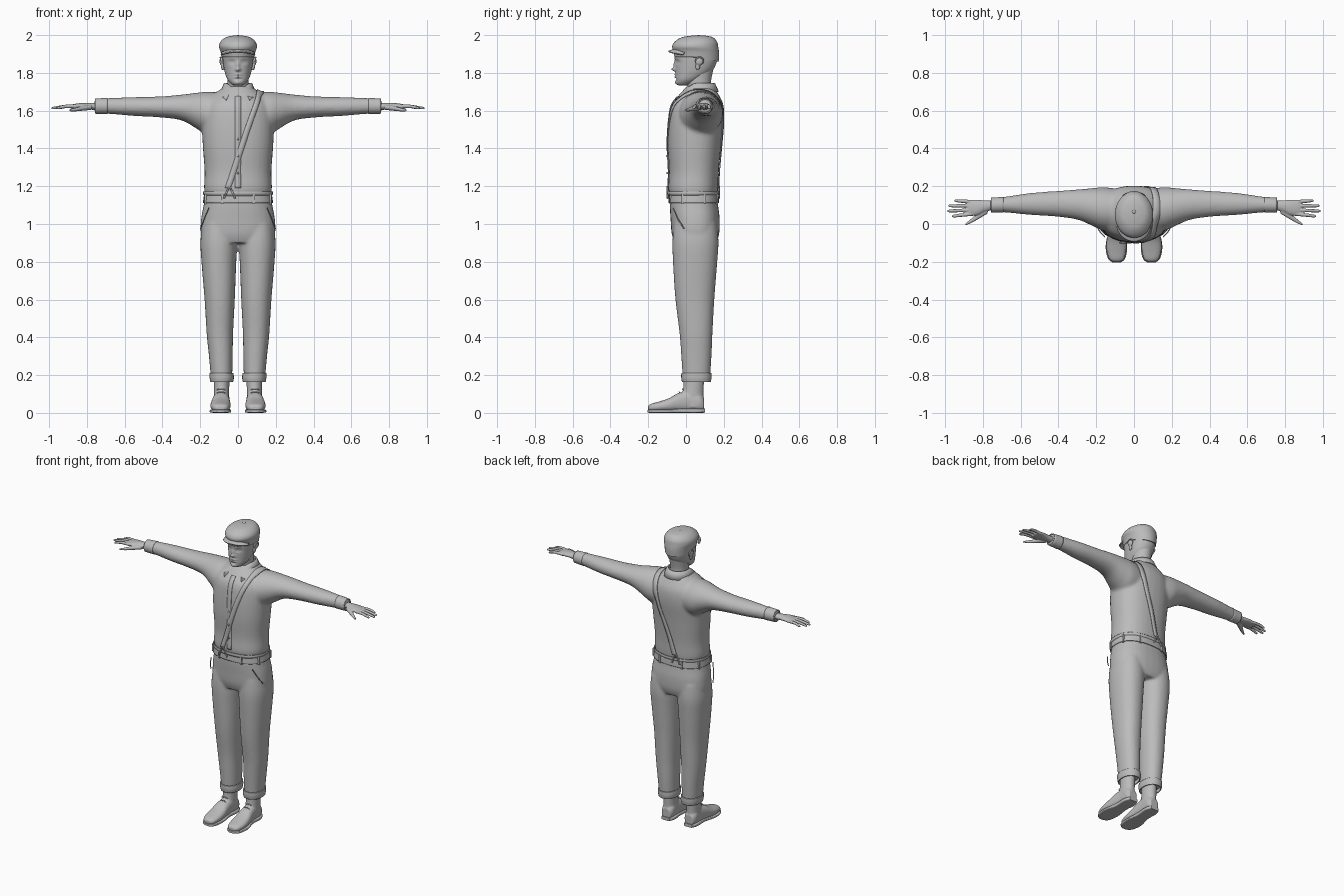
import bpy, bmesh, math
from mathutils import Vector

old = bpy.data.objects.get("Cube")
if old:
    bpy.data.objects.remove(old)

GREY = (0.5, 0.5, 0.5, 1)
mat = bpy.data.materials.new("plain grey")
mat.use_nodes = True
mat.diffuse_color = GREY
mat.node_tree.nodes["Principled BSDF"].inputs["Base Color"].default_value = GREY


def spline(rows, steps):
    """Smoothly resample rows of numbers."""
    out = []
    last = len(rows) - 1
    for i in range(last):
        a, b, c, d = (rows[min(max(i + k, 0), last)] for k in (-1, 0, 1, 2))
        for s in range(steps):
            t = s / steps
            out.append([q + 0.5 * t * (r - p + t * (2*p - 5*q + 4*r - s4 + t * (3*(q - r) + s4 - p)))
                        for p, q, r, s4 in zip(a, b, c, d)])
    return out + [list(rows[last])]


def loft(bm, axis, rows, side=1, power=2.0, sides=32, steps=5, caps=True):
    """Rings along an axis; each row is position, two centres, two radii."""
    rings = []
    for p, c1, c2, r1, r2 in spline(rows, steps):
        ring = []
        for i in range(sides):
            a = math.tau * i / sides
            u, v = math.cos(a), math.sin(a)
            u = math.copysign(abs(u) ** (2 / power), u) * r1 + c1
            v = math.copysign(abs(v) ** (2 / power), v) * r2 + c2
            x, y, z = {"x": (p, u, v), "y": (u, p, v), "z": (u, v, p)}[axis]
            ring.append(bm.verts.new((x * side, y, z)))
        rings.append(ring)
    for a, b in zip(rings, rings[1:]):
        for i in range(sides):
            j = (i + 1) % sides
            bm.faces.new((a[i], a[j], b[j], b[i]))
    if caps:
        bm.faces.new(rings[0])
        bm.faces.new(rings[-1])


def finish(bm, name, voxel=0, smooth=0, thick=0, subdiv=0, angle=50):
    bmesh.ops.recalc_face_normals(bm, faces=bm.faces[:])
    mesh = bpy.data.meshes.new(name)
    bm.to_mesh(mesh)
    bm.free()
    mesh.materials.append(mat)
    ob = bpy.data.objects.new(name, mesh)
    bpy.context.collection.objects.link(ob)
    bpy.ops.object.select_all(action="DESELECT")
    ob.select_set(True)
    bpy.context.view_layer.objects.active = ob
    bpy.ops.object.shade_smooth_by_angle(angle=math.radians(angle))
    if voxel:
        m = ob.modifiers.new("blend", "REMESH")
        m.mode, m.voxel_size, m.use_smooth_shade = "VOXEL", voxel, True
    if smooth:
        m = ob.modifiers.new("relax", "SMOOTH")
        m.iterations, m.factor = smooth, 0.5
    if thick:
        m = ob.modifiers.new("thickness", "SOLIDIFY")
        m.thickness, m.offset = thick, 0
    if subdiv:
        ob.modifiers.new("round", "SUBSURF").levels = subdiv
    return ob


def ball(bm, centre, size, segs=16):
    made = bmesh.ops.create_uvsphere(bm, u_segments=segs, v_segments=segs // 2, radius=1)["verts"]
    for v in made:
        v.co = Vector(c + k * s for c, k, s in zip(centre, v.co, size))


def cord(name, points, radius):
    """Thin round cord through points."""
    curve = bpy.data.curves.new(name, "CURVE")
    curve.dimensions, curve.bevel_depth, curve.bevel_resolution = "3D", radius, 1
    line = curve.splines.new("POLY")
    line.points.add(len(points) - 1)
    for p, co in zip(line.points, points):
        p.co = (*co, 1)
    curve.materials.append(mat)
    bpy.context.collection.objects.link(bpy.data.objects.new(name, curve))


# Shirt: torso and sleeves blended into one skin
bm = bmesh.new()
loft(bm, "z", [(1.15, 0, .04, .172, .125), (1.19, 0, .038, .18, .132), (1.28, 0, .042, .177, .132),
               (1.42, 0, .045, .187, .142), (1.55, 0, .055, .19, .147), (1.63, 0, .06, .175, .138),
               (1.68, 0, .068, .135, .108), (1.73, 0, .075, .07, .07)], power=2.3)
for side in (1, -1):
    loft(bm, "x", [(.08, .075, 1.58, .11, .115), (.16, .08, 1.585, .115, .115), (.22, .09, 1.6, .10, .095),
                   (.3, .103, 1.617, .08, .068), (.42, .107, 1.62, .067, .055), (.55, .106, 1.622, .058, .05),
                   (.68, .103, 1.625, .042, .042), (.76, .1, 1.624, .036, .038)], side)
shirt = finish(bm, "shirt", voxel=.009, smooth=8)

# Sleeve cuffs and hands
for side, label in ((1, "left"), (-1, "right")):
    bm = bmesh.new()
    loft(bm, "x", [(.69, .102, 1.625, .039, .04), (.757, .1, 1.624, .036, .037)], side, caps=False)
    finish(bm, label + "_sleeve_cuff", thick=.006)
    bm = bmesh.new()
    loft(bm, "x", [(.74, .1, 1.622, .024, .019), (.79, .094, 1.624, .03, .018), (.83, .088, 1.625, .041, .016),
                   (.87, .086, 1.622, .042, .013), (.885, .086, 1.62, .036, .009)], side)
    # Four fingers fanned slightly
    for y, tip_y, tip in ((.053, .042, .965), (.075, .069, .988), (.097, .096, .983), (.118, .124, .952)):
        loft(bm, "x", [(.85, y, 1.622, .01, .01), (.91, (y + tip_y) / 2, 1.623, .0095, .0095),
                       (tip - .01, tip_y, 1.614, .008, .007), (tip, tip_y, 1.612, .003, .003)], side, sides=10)
    loft(bm, "x", [(.775, .075, 1.618, .02, .014), (.82, .046, 1.613, .018, .013),
                   (.86, .018, 1.606, .012, .01), (.893, -.003, 1.602, .005, .006)], side, sides=12)
    finish(bm, label + "_hand", voxel=.0035, smooth=3)

# Trousers: hips and legs blended together
bm = bmesh.new()
loft(bm, "z", [(.9, 0, .05, .17, .11), (.95, 0, .05, .197, .126), (1.03, 0, .048, .195, .13),
               (1.1, 0, .042, .182, .128), (1.155, 0, .041, .173, .126)], power=2.4)
for side in (1, -1):
    loft(bm, "z", [(.18, .087, .055, .056, .072), (.3, .091, .055, .063, .08), (.42, .096, .053, .07, .087),
                   (.6, .097, .047, .08, .103), (.78, .101, .048, .091, .116),
                   (.9, .102, .05, .097, .122), (1, .1, .05, .09, .115)], side, power=2.2)
finish(bm, "trousers", voxel=.0085, smooth=6)

# Waistband, belt loops and shirt hem
bm = bmesh.new()
loft(bm, "z", [(1.112, 0, .041, .183, .131), (1.155, 0, .041, .177, .129)], power=2.4, caps=False)
finish(bm, "waistband", thick=.006)
bm = bmesh.new()
loft(bm, "z", [(1.15, 0, .039, .175, .128), (1.16, 0, .039, .183, .135), (1.172, 0, .039, .182, .134)],
     power=2.3, caps=False)
finish(bm, "shirt_hem", thick=.006)
bm = bmesh.new()
for k in range(8):
    a = math.tau * (k + .5) / 8
    u, v = (math.copysign(abs(f) ** .83, f) for f in (math.cos(a), math.sin(a)))
    made = bmesh.ops.create_cube(bm, size=1)["verts"]
    for p in made:
        p.co = (p.co.x * .012 + u * .184, p.co.y * .012 + .041 + v * .132, p.co.z * .052 + 1.132)
finish(bm, "belt_loops")

# Trouser turn-ups, pockets and shoes
for side, label in ((1, "left"), (-1, "right")):
    bm = bmesh.new()
    loft(bm, "z", [(.163, .086, .055, .057, .073), (.185, .086, .055, .061, .077), (.21, .087, .055, .06, .077)],
         side, power=2.2, caps=False)
    finish(bm, label + "_turn_up", thick=.006)
    cord(label + "_pocket_edge", [(side * .198, -.01, .975), (side * .178, -.045, 1.03),
                                  (side * .155, -.068, 1.085)], .003)
    bm = bmesh.new()
    loft(bm, "y", [(-.2, .092, .025, .02, .012), (-.185, .092, .028, .04, .02), (-.14, .093, .034, .052, .027),
                   (-.09, .092, .042, .053, .036), (-.04, .09, .055, .047, .05), (.02, .087, .062, .042, .057),
                   (.07, .086, .056, .042, .05), (.095, .086, .045, .03, .036)], side, power=2.4)
    loft(bm, "z", [(.03, .087, .038, .042, .056), (.09, .087, .036, .04, .057), (.14, .087, .04, .041, .054),
                   (.19, .087, .042, .042, .055)], side)
    finish(bm, label + "_shoe", voxel=.005, smooth=5)
    bm = bmesh.new()
    loft(bm, "y", [(-.205, .092, .009, .02, .007), (-.185, .092, .009, .044, .009), (-.14, .093, .009, .056, .009),
                   (-.09, .092, .009, .055, .009), (-.02, .088, .012, .042, .012), (.06, .086, .012, .045, .012),
                   (.1, .086, .012, .03, .011)], side, power=5)
    finish(bm, label + "_sole")
    for k in range(4):
        y, z = -.075 + k * .018, .084 + k * .016
        cord(f"{label}_lace_{k + 1}", [(side * (.09 + dx), y + abs(dx) * .3, z - abs(dx) * .5)
                                      for dx in (-.022, -.01, .01, .022)], .003)

# Head: smooth loft with the face pushed in and out
bm = bmesh.new()
loft(bm, "z", [(1.733, 0, -.018, .018, .018), (1.742, 0, -.008, .036, .042), (1.765, 0, .012, .056, .066),
               (1.8, 0, .037, .069, .092), (1.84, 0, .05, .077, .106), (1.885, 0, .055, .082, .112),
               (1.93, 0, .06, .08, .1), (1.965, 0, .06, .05, .06)], power=2.15, sides=96, steps=9)
BUMPS = ((0, 1.818, .019, .012, .009), (0, 1.84, .011, .009, .02), (.034, 1.858, -.009, .017, .01),
         (-.034, 1.858, -.009, .017, .01), (.034, 1.858, .004, .011, .005), (-.034, 1.858, .004, .011, .005),
         (0, 1.882, .004, .055, .008), (0, 1.791, .007, .02, .005), (0, 1.779, .007, .017, .005),
         (0, 1.785, -.004, .024, .0025), (0, 1.767, -.004, .02, .005), (0, 1.748, .006, .018, .01))
for v in bm.verts:
    if v.co.y < .03:
        x, z = v.co.x, v.co.z
        for bx, bz, amount, sx, sz in BUMPS:
            v.co.y -= amount * math.exp(-((x - bx) / sx) ** 2 - ((z - bz) / sz) ** 2)
finish(bm, "head", angle=80)
bm = bmesh.new()
loft(bm, "z", [(1.64, 0, .08, .07, .07), (1.7, 0, .075, .06, .064), (1.75, 0, .068, .056, .064),
               (1.82, 0, .07, .06, .075)])
finish(bm, "neck")
for side, label in ((1, "left"), (-1, "right")):
    bm = bmesh.new()
    ball(bm, (side * .087, .07, 1.862), (.011, .023, .023))
    ball(bm, (side * .081, .062, 1.835), (.009, .013, .022))
    finish(bm, label + "_ear", voxel=.004, smooth=3)
    cord(label + "_ear_rim", [(side * (.09 + .004 * math.sin(a)), .072 + .02 * math.cos(a), 1.862 + .021 * math.sin(a))
                              for a in (k * .4 - .6 for k in range(11))], .004)

# Flat cap: band, drooping crown, peak and top button
bm = bmesh.new()
loft(bm, "z", [(1.885, 0, .056, .087, .117), (1.915, 0, .054, .093, .121), (1.94, 0, .049, .101, .122),
               (1.965, 0, .052, .093, .112), (1.988, 0, .06, .067, .083), (1.997, 0, .066, .03, .038)],
     sides=48)
for v in bm.verts:
    v.co.z -= max(0, v.co.y - .05) * .2 * max(0, (1.95 - v.co.z) / .06)
finish(bm, "cap_crown", angle=80)
bm = bmesh.new()
grid = []
for r in range(6):
    t = r / 5
    row = []
    for k in range(17):
        a = math.pi * (1.08 + .84 * k / 16)
        row.append(bm.verts.new((math.cos(a) * (.088 + .004 * t), .01 + math.sin(a) * (.068 + .034 * t),
                                 1.925 - .012 * t - .018 * math.cos(a) ** 2)))
    grid.append(row)
for a, b in zip(grid, grid[1:]):
    for k in range(16):
        bm.faces.new((a[k], a[k + 1], b[k + 1], b[k]))
finish(bm, "cap_peak", thick=.008)
bm = bmesh.new()
ball(bm, (0, .065, 1.996), (.01, .01, .004))
finish(bm, "cap_button")

# Folded shirt collar, open at the throat, with pointed fronts
bm = bmesh.new()
rows = []
for k in range(25):
    a = math.radians(-68 + 316 * k / 24)
    c, s = math.cos(a), math.sin(a)
    front = max(0, -s) ** 3
    rows.append([bm.verts.new((c * r, .075 + s * r * 1.05, z)) for r, z in
                 ((.062, 1.69 - front * .03), (.066, 1.745 - front * .035),
                  (.074, 1.742 - front * .04), (.092 + front * .055, 1.7 - front * .055))])
    rows[-1][3].co.x *= 1 + front * .3
for a, b in zip(rows, rows[1:]):
    for k in range(3):
        bm.faces.new((a[k], b[k], b[k + 1], a[k + 1]))
finish(bm, "collar", thick=.005)


def ribbon(name, points, across, width, gap):
    """Flat strip pressed onto the shirt."""
    bm = bmesh.new()
    pairs = []
    for p in spline(points, 10):
        mid = Vector(p)
        pairs.append([bm.verts.new(mid + Vector(across) * width * k) for k in (-.5, 0, .5)])
    for a, b in zip(pairs, pairs[1:]):
        for k in (0, 1):
            bm.faces.new((a[k], a[k + 1], b[k + 1], b[k]))
    ob = finish(bm, name)
    m = ob.modifiers.new("press", "SHRINKWRAP")
    m.target, m.offset, m.wrap_mode = shirt, gap, "ABOVE_SURFACE"
    m = ob.modifiers.new("thickness", "SOLIDIFY")
    m.thickness, m.offset = .005, 0


# Single brace over the left shoulder, front placket and buttons
ribbon("brace", [(-.055, -.1, 1.19), (0, -.1, 1.35), (.05, -.1, 1.5), (.1, -.06, 1.64), (.122, .06, 1.72),
                 (.11, .18, 1.66), (.07, .21, 1.5), (.01, .21, 1.34), (-.035, .18, 1.19)], (1, 0, 0), .032, .004)
ribbon("placket", [(0, -.1, 1.19), (0, -.1, 1.4), (0, -.09, 1.6), (0, -.04, 1.67)], (1, 0, 0), .03, .001)
for y, label in ((-.098, "front"), (.174, "back")):
    for dx in (-.03, .03):
        cord(f"{label}_brace_tab_{'a' if dx < 0 else 'b'}",
             [(-.045, y, 1.2), (-.045 + dx * .5, y, 1.17), (-.045 + dx, y, 1.135)], .005)
bm = bmesh.new()
for y, z in ((-.1, 1.27), (-.101, 1.36), (-.1, 1.45), (-.093, 1.54)):
    ball(bm, (0, y, z), (.006, .004, .006), 10)
finish(bm, "shirt_buttons")
